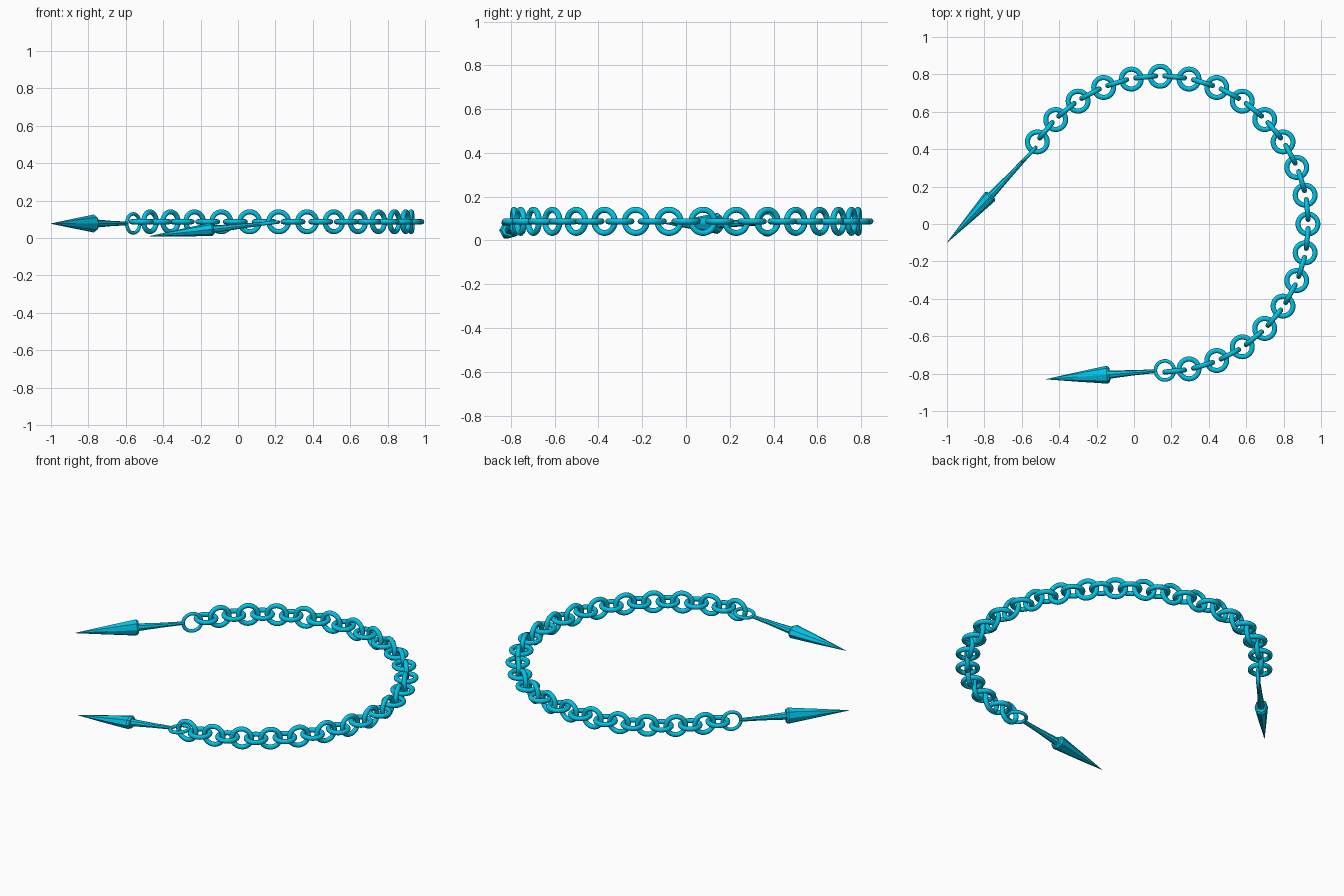
import bpy, math
from math import sin, cos, pi, radians
from mathutils import Vector, Matrix

if "Cube" in bpy.data.objects:
    bpy.data.objects.remove(bpy.data.objects["Cube"])

mat = bpy.data.materials.new("cyan")
mat.diffuse_color = (0.0, 0.55, 0.8, 1)
mat.use_nodes = True
mat.node_tree.nodes["Principled BSDF"].inputs["Base Color"].default_value = mat.diffuse_color

CX, R, Z = 0.14, 0.79, 0.087      # chain arc centre, radius, height
STEP = 5.625                      # degrees between neighbouring links


def make_object(name, verts, faces, smooth=True):
    me = bpy.data.meshes.new(name)
    me.from_pydata([tuple(v) for v in verts], [], faces)
    me.materials.append(mat)
    for p in me.polygons:
        p.use_smooth = smooth
    ob = bpy.data.objects.new(name, me)
    bpy.context.collection.objects.link(ob)
    return ob


def frame(centre, along, side):
    """Local x runs along, local y is the wide side."""
    d = Vector(along).normalized()
    s = Vector(side)
    s = (s - d * s.dot(d)).normalized()
    m = Matrix((d, s, d.cross(s))).transposed().to_4x4()
    return Matrix.Translation(Vector(centre)) @ m


def ring(name, major, minor, matrix, nu=32, nv=12):
    verts, faces = [], []
    for i in range(nu):
        a = 2 * pi * i / nu
        for j in range(nv):
            b = 2 * pi * j / nv
            r = major + minor * cos(b)
            verts.append((r * cos(a), r * sin(a), minor * sin(b)))
            k = (i + 1) % nu
            l = (j + 1) % nv
            faces.append((i * nv + j, k * nv + j, k * nv + l, i * nv + l))
    ob = make_object(name, verts, faces)
    ob.matrix_world = matrix
    return ob


def spindle(name, profile, matrix, sides=8):
    """Closed loft along local x from (x, half width, half depth) stations."""
    verts, faces = [], []
    for x, w, h in profile:
        for j in range(sides):
            b = 2 * pi * j / sides
            verts.append((x, w * cos(b), h * sin(b)))
    for i in range(len(profile) - 1):
        for j in range(sides):
            k = (j + 1) % sides
            faces.append((i * sides + j, i * sides + k,
                          (i + 1) * sides + k, (i + 1) * sides + j))
    faces.append(tuple(reversed(range(sides))))
    last = (len(profile) - 1) * sides
    faces.append(tuple(range(last, last + sides)))
    # stations run forward, so flip to face outward
    ob = make_object(name, verts, [tuple(reversed(f)) for f in faces], smooth=False)
    ob.matrix_world = matrix
    return ob


# chain links, alternately flat and upright
for i in range(42):
    a = radians(146.25 - STEP * i)
    centre = (CX + R * cos(a), R * sin(a), Z)
    tangent = (sin(a), -cos(a), 0)
    side = (cos(a), sin(a), 0) if i % 2 == 0 else (0, 0, 1)
    ring("chain_link", 0.053, 0.0135, frame(centre, tangent, side))


# darts: eye ring, flaring shaft, flattened faceted head
def dart(prefix, eye, tip, side):
    eye, tip = Vector(eye), Vector(tip)
    length = (tip - eye).length
    m = frame(eye, tip - eye, side)
    ring(prefix + "_eye", 0.051, 0.0095, m)
    spindle(prefix + "_shaft", [(0.046, 0.010, 0.010), (0.17, 0.014, 0.014),
                                (0.31, 0.023, 0.021)], m)
    spindle(prefix + "_head", [(0.298, 0.038, 0.028), (0.310, 0.048, 0.036),
                               (0.47, 0.026, 0.020), (length, 0.0008, 0.0008)], m)


dart("left_dart", (-0.56, 0.372, 0.078), (-1.0, -0.10, 0.077), (0, 0, 1))
dart("front_dart", (0.165, -0.783, 0.080), (-0.47, -0.83, 0.010), (0, 1, 0))
